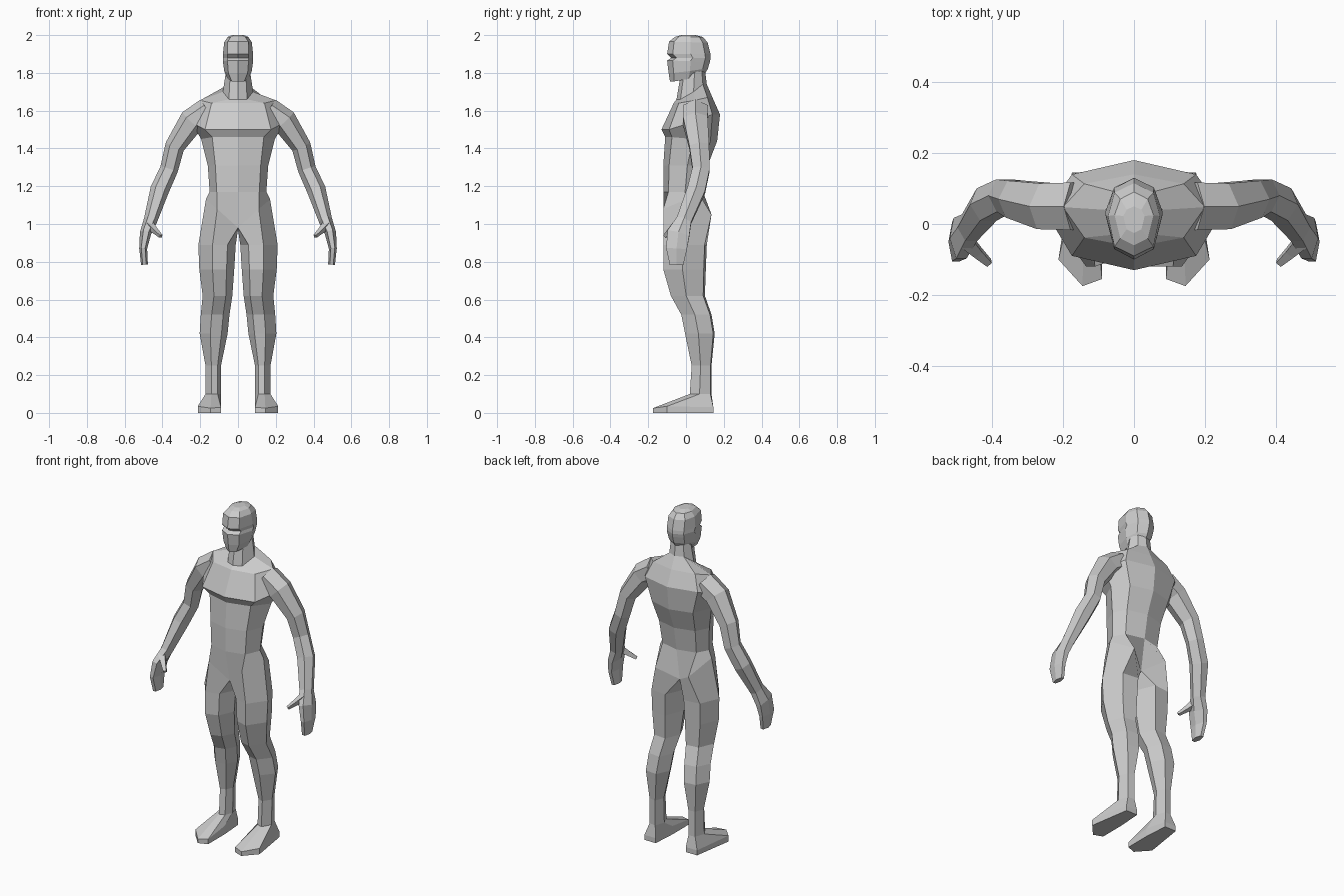
import bpy, bmesh, math
from mathutils import Vector

if "Cube" in bpy.data.objects:
    bpy.data.objects.remove(bpy.data.objects["Cube"])


def loft(name, rings, cap_start=True, cap_end=True, mirror=False):
    """Skin a list of equal-sized point rings into one flat-shaded object."""
    bm = bmesh.new()
    rows = [[bm.verts.new(p) for p in r] for r in rings]
    n = len(rows[0])
    for a, b in zip(rows, rows[1:]):
        for i in range(n):
            j = (i + 1) % n
            bm.faces.new((a[i], a[j], b[j], b[i]))
    if cap_start:
        bm.faces.new(rows[0])
    if cap_end:
        bm.faces.new(rows[-1])
    bmesh.ops.recalc_face_normals(bm, faces=bm.faces)
    me = bpy.data.meshes.new(name)
    bm.to_mesh(me)
    bm.free()
    ob = bpy.data.objects.new(name, me)
    bpy.context.collection.objects.link(ob)
    if mirror:
        ob.modifiers.new("mirror", 'MIRROR').use_clip = False
    return ob


def full_ring(half):
    """Complete a front-to-back half ring with its mirror image."""
    return half + [(-x, y, z) for x, y, z in half[-2:0:-1]]


def body_ring(zf, zb, w, yf, yb, c):
    """Eight-sided horizontal section, tilted from front zf to back zb."""
    d = 0.13 * (yb - yf)
    return full_ring([(0, yf, zf), (c * w, yf + d, zf),
                      (w, (yf + yb) / 2 + 0.01, (zf + zb) / 2),
                      (c * w, yb - d, zb), (0, yb, zb)])


def tube(name, path, sides=6):
    """Mirrored limb along (x, y, z, half width, half depth) stations."""
    pts = [Vector(p[:3]) for p in path]
    rings = []
    for i, p in enumerate(path):
        t = pts[min(i + 1, len(pts) - 1)] - pts[max(i - 1, 0)]
        u = Vector((-t.z, 0, t.x)).normalized()
        v = u.cross(t).normalized()
        rings.append([pts[i] + u * p[3] * math.cos(a) + v * p[4] * math.sin(a) * 1.1
                      for a in (2 * math.pi * k / sides for k in range(sides))])
    return loft(name, rings, mirror=True)


# Torso and neck, ending in a V-shaped groin line
hip = [(0, -.08, .98), (.11, -.12, 1.08), (.17, 0, 1.13), (.11, .135, 1.05), (0, .06, .98)]
torso = [body_ring(*s) for s in (
    (1.78, 1.82, .065, -.03, .10, .65),
    (1.66, 1.74, .08, -.05, .11, .6),
    (1.64, 1.67, .20, -.065, .14, .7),
    (1.50, 1.58, .25, -.13, .18, .7),
    (1.46, 1.44, .195, -.11, .165, .7),
    (1.31, 1.31, .16, -.12, .115, .75),
    (1.17, 1.17, .15, -.12, .09, .75))]
loft("torso", torso + [full_ring(hip)], cap_end=False)

# Head with recessed eye band
loft("head", [body_ring(*s) for s in (
    (1.755, 1.78, .055, -.085, .09, .6),
    (1.80, 1.82, .073, -.092, .115, .7),
    (1.865, 1.86, .08, -.10, .127, .7),
    (1.88, 1.88, .08, -.078, .13, .7),
    (1.90, 1.90, .08, -.10, .13, .7),
    (1.965, 1.96, .073, -.09, .115, .75),
    (1.99, 1.99, .055, -.06, .09, .7),
    (2.0, 2.0, .03, -.025, .05, .7))])


# Legs: six-sided sections from hip line to sole
def leg_ring(z, xi, xo, yf, yb):
    shape = ((0, .5), (.22, .1), (.62, 0), (1, .45), (.75, .95), (.25, 1))
    return [(xi + (xo - xi) * u, yf + (yb - yf) * v, z) for u, v in shape]


groin = [(0, -.01, .97), hip[0], hip[1], hip[2], hip[3], hip[4]]
legs = [leg_ring(*s) for s in (
    (.89, .012, .21, -.12, .11),
    (.76, .02, .205, -.12, .105),
    (.62, .03, .187, -.08, .10),
    (.52, .045, .197, -.025, .135),
    (.42, .055, .203, -.005, .152),
    (.25, .09, .172, .03, .135),
    (.10, .09, .172, .02, .135))]
sole = [(.09, 0), (.09, -.155), (.145, -.175), (.213, -.10), (.175, .145), (.10, .145)]
foot = [[(x, y, z) for (x, y), z in zip(sole, (.05, .03, .025, .035, .03, .03))],
        [(x, y, 0) for x, y in sole]]
loft("leg", [groin] + legs + foot, cap_start=False, mirror=True)

# Arms running into flat mitten hands
tube("arm", [
    (.16, .05, 1.60, .07, .07),
    (.245, .05, 1.545, .068, .068),
    (.335, .07, 1.41, .052, .055),
    (.365, .08, 1.29, .048, .048),
    (.415, .055, 1.18, .050, .050),
    (.463, -.01, 1.02, .036, .042),
    (.49, -.04, .95, .030, .062),
    (.502, -.05, .87, .021, .058),
    (.495, -.05, .785, .018, .038)])

# Thumbs
tube("thumb", [
    (.475, -.045, 1.00, .028, .025),
    (.44, -.08, .965, .018, .018),
    (.408, -.11, .935, .011, .012)], sides=4)
